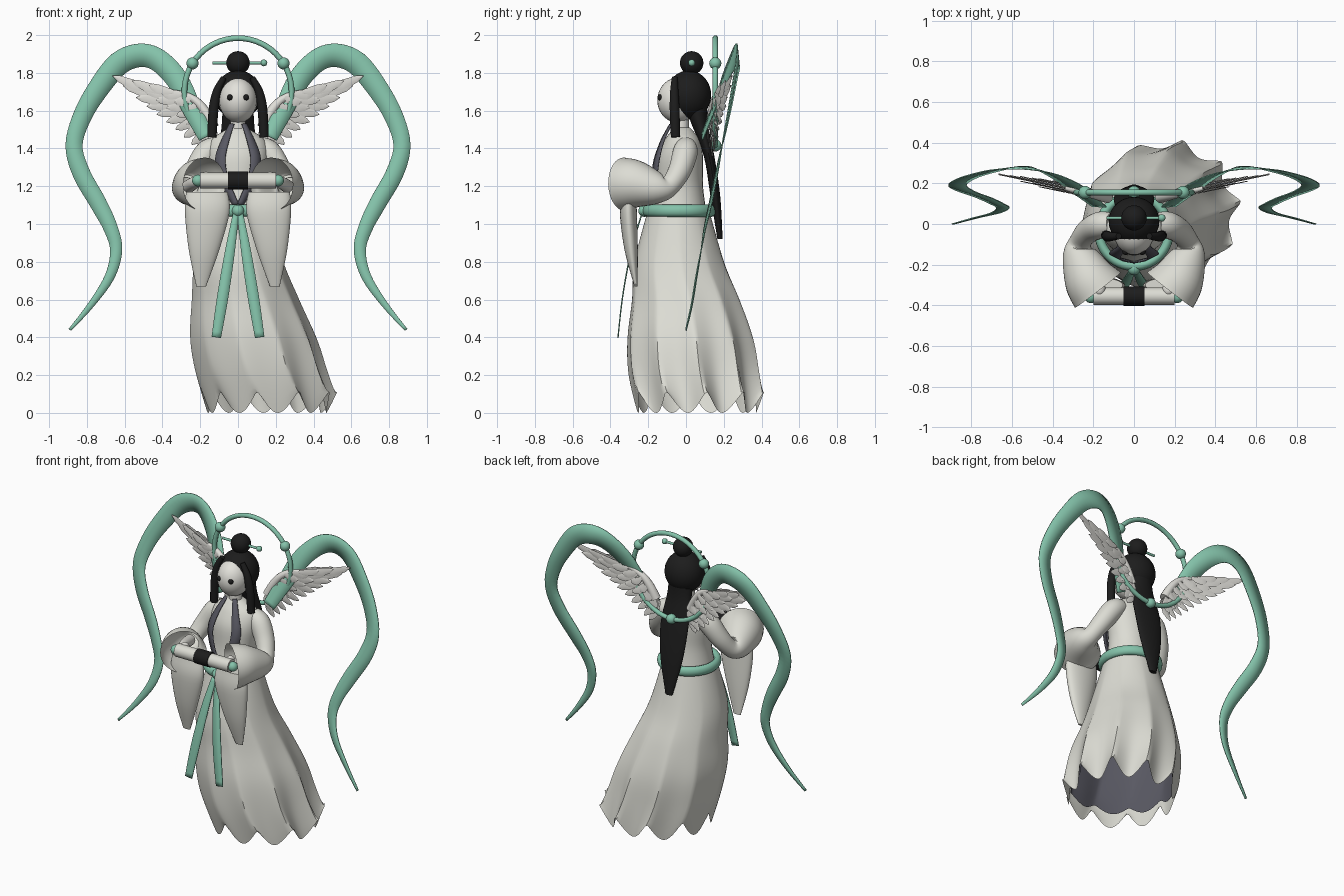
import bpy, bmesh, math
from mathutils import Vector as V

cube = bpy.data.objects.get("Cube")
if cube:
    bpy.data.objects.remove(cube, do_unlink=True)


def material(name, rgb):
    m = bpy.data.materials.new(name)
    m.use_nodes = True
    m.diffuse_color = (*rgb, 1)
    bsdf = next(n for n in m.node_tree.nodes if n.type == 'BSDF_PRINCIPLED')
    bsdf.inputs["Base Color"].default_value = (*rgb, 1)
    return m


ROBE = material("robe white", (.72, .72, .66))
SKIN = material("pale skin", (.77, .76, .71))
FEATHER = material("feather white", (.74, .73, .69))
TEAL = material("jade teal", (.23, .54, .4))
HAIR = material("hair black", (.012, .012, .012))
LINING = material("slate lining", (.1, .1, .125))


def finish(name, bm, mat, mirror=False, thick=0):
    bmesh.ops.recalc_face_normals(bm, faces=bm.faces)
    me = bpy.data.meshes.new(name)
    bm.to_mesh(me)
    bm.free()
    me.materials.append(mat)
    ob = bpy.data.objects.new(name, me)
    bpy.context.collection.objects.link(ob)
    bpy.ops.object.select_all(action='DESELECT')
    ob.select_set(True)
    bpy.context.view_layer.objects.active = ob
    bpy.ops.object.shade_smooth_by_angle(angle=math.radians(40))
    if thick:
        mod = ob.modifiers.new("thickness", 'SOLIDIFY')
        mod.thickness, mod.offset = thick, 0
    if mirror:
        ob.modifiers.new("mirror", 'MIRROR')


def smooth(keys, steps=5):
    """Catmull-Rom interpolation of tuples of any length."""
    out = []
    for i in range(len(keys) - 1):
        a, b, c, d = keys[max(i - 1, 0)], keys[i], keys[i + 1], keys[min(i + 2, len(keys) - 1)]
        for k in range(steps):
            t = k / steps
            out.append(tuple(q + .5 * t * (r - p + t * (2*p - 5*q + 4*r - s + t * (3*(q - r) + s - p)))
                             for p, q, r, s in zip(a, b, c, d)))
    return out + [tuple(keys[-1])]


def skin_rings(rings, closed=True, cap_start=False, cap_end=False):
    bm = bmesh.new()
    rows = [[bm.verts.new(p) for p in ring] for ring in rings]
    n = len(rows[0])
    for a, b in zip(rows, rows[1:]):
        for i in range(n if closed else n - 1):
            j = (i + 1) % n
            bm.faces.new((a[i], a[j], b[j], b[i]))
    if cap_start:
        bm.faces.new(rows[0])
    if cap_end:
        bm.faces.new(rows[-1])
    return bm


def angles(n):
    return [2 * math.pi * i / n for i in range(n)]


def stack(name, keys, mat, mirror=False):
    """Horizontal ellipses: x, y, z, radius x, radius y."""
    rings = [[(x + rx * math.cos(a), y + ry * math.sin(a), z) for a in angles(28)]
             for x, y, z, rx, ry in smooth(keys)]
    finish(name, skin_rings(rings, True, True, True), mat, mirror)


def tangents(pts):
    return [(pts[min(i + 1, len(pts) - 1)] - pts[max(i - 1, 0)]).normalized() for i in range(len(pts))]


def tube(name, keys, mat, open_end=False, n=24):
    """Mirrored round tube along a path: x, y, z, radius."""
    path = smooth(keys)
    pts = [V(p[:3]) for p in path]
    side, rings = V((1, 0, 0)), []
    for p, t, k in zip(pts, tangents(pts), path):
        side = (side - t * side.dot(t)).normalized()
        up = t.cross(side)
        rings.append([p + k[3] * (side * math.cos(a) + up * math.sin(a)) for a in angles(n)])
    finish(name, skin_rings(rings, True, True, not open_end), mat, True)


def ribbon(name, keys, mat, facing=(0, 1, 0)):
    """Mirrored flat band along a path: x, y, z, half width."""
    path = smooth(keys)
    pts = [V(p[:3]) for p in path]
    rows = []
    for p, t, k in zip(pts, tangents(pts), path):
        w = t.cross(V(facing)).normalized() * k[3]
        rows.append([p - w, p, p + w])
    finish(name, skin_rings(rows, False), mat, True, .006)


def ball(name, loc, size, mat, mirror=False):
    bm = bmesh.new()
    bmesh.ops.create_uvsphere(bm, u_segments=28, v_segments=18, radius=1)
    bmesh.ops.scale(bm, vec=size if isinstance(size, tuple) else (size,) * 3, verts=bm.verts)
    bmesh.ops.translate(bm, vec=loc, verts=bm.verts)
    finish(name, bm, mat, mirror)


def rod(name, half, y, z, r, mat):
    rings = [[(x, y + r * math.cos(a), z + r * math.sin(a)) for a in angles(24)] for x in (-half, half)]
    finish(name, skin_rings(rings, True, True, True), mat)


def hoop(name, center, major, minor, mat, upright=False):
    rings = []
    for a in angles(56):
        d = V((math.cos(a), 0, math.sin(a))) if upright else V((math.cos(a), math.sin(a), 0))
        axis = V((0, 1, 0)) if upright else V((0, 0, 1))
        rings.append([V(center) + d * (major + minor[0] * math.cos(b)) + axis * minor[1] * math.sin(b)
                      for b in angles(12)])
    finish(name, skin_rings(rings + rings[:1]), mat)


# Windswept skirt with sharp outward pleats, and a shorter lining inside
SKIRT = [(0, -.04, 1.08, .16, .16), (.005, -.035, .8, .235, .24), (.04, 0, .6, .285, .292),
         (.08, .022, .4, .335, .34), (.122, .04, .2, .352, .356), (.172, .068, 0, .36, .355)]


def skirt(name, mat, shrink, stop):
    rows, levels = [], smooth(SKIRT)
    for i, (x, y, z, rx, ry) in enumerate(levels[:stop]):
        t = i / (len(levels) - 1)
        row = []
        for a in angles(140):
            valley = abs(math.sin(5 * a - .6 + .5 * (1 - t)))
            wind = .65 + .35 * math.cos(a - .5)
            r = shrink * (1 - .18 * t ** 1.3 * wind * valley)
            row.append((x + rx * r * math.cos(a), y + ry * r * math.sin(a),
                        z + .12 * t ** 6 * (1 - valley)))
        rows.append(row)
    finish(name, skin_rings(rows, True, True), mat)


skirt("skirt", ROBE, 1, None)
skirt("skirt_lining", LINING, .97, -3)

# Torso, neck, belt
stack("torso", [(0, -.04, 1.05, .155, .15), (0, -.035, 1.2, .14, .125), (0, -.03, 1.35, .16, .12),
                (0, -.02, 1.44, .145, .095), (0, -.02, 1.49, .08, .06), (0, -.02, 1.51, .04, .04)], ROBE)
stack("neck", [(0, -.025, 1.46, .04, .04), (0, -.025, 1.6, .04, .04)], SKIN)
hoop("belt", (0, -.035, 1.07), .172, (.024, .032), TEAL)
ball("belt_knot", (0, -.22, 1.07), .032, TEAL)
ribbon("lapels", [(.032, -.08, 1.53, .014), (.068, -.125, 1.44, .022), (.094, -.155, 1.34, .03),
                  (.074, -.17, 1.23, .028), (.01, -.185, 1.1, .016)], LINING, (-.5, 1, 0))
ribbon("sash_tails", [(.012, -.235, 1.05, .016), (.042, -.29, .86, .026), (.08, -.335, .62, .03),
                      (.115, -.36, .4, .025)], TEAL)

# Trumpet sleeves with hanging points
tube("sleeves", [(.11, 0, 1.41, .055), (.165, -.005, 1.375, .066), (.225, -.035, 1.28, .06),
                 (.265, -.09, 1.2, .055), (.268, -.15, 1.19, .085), (.22, -.265, 1.21, .127),
                 (.178, -.325, 1.21, .142)], ROBE, True, 32)
stack("sleeve_points", [(.165, -.3, 1.17, .11, .035), (.163, -.305, 1.06, .118, .045),
                        (.18, -.29, .86, .08, .035), (.195, -.265, .67, .026, .008)], ROBE, True)
tube("forearms", [(.26, -.14, 1.2, .035), (.225, -.25, 1.22, .032), (.18, -.32, 1.23, .026)], SKIN)
ball("hands", (.17, -.325, 1.235), (.032, .038, .042), SKIN, True)

# Scroll
rod("scroll", .2, -.355, 1.23, .042, ROBE)
rod("scroll_band", .052, -.355, 1.23, .047, HAIR)
ball("scroll_knobs", (.212, -.358, 1.23), .031, TEAL, True)

# Head, hair, hairpin
ball("head", (0, -.04, 1.655), (.1, .112, .12), SKIN)
ball("eyes", (.042, -.136, 1.67), .016, HAIR, True)
ball("hair_cap", (0, .014, 1.683), (.125, .119, .13), HAIR)
ball("hair_bun", (0, .03, 1.853), .062, HAIR)
stack("long_hair", [(0, .045, 1.68, .08, .07), (0, .07, 1.54, .085, .045), (0, .122, 1.36, .1, .028),
                    (0, .155, 1.15, .08, .026), (0, .18, .92, .025, .014)], HAIR)
tube("side_locks", [(.075, -.06, 1.775, .015), (.112, -.062, 1.7, .022), (.13, -.06, 1.6, .026),
                    (.138, -.056, 1.46, .024)], HAIR)
rod("hairpin", .135, .03, 1.853, .008, TEAL)
ball("hairpin_bead", (.137, .03, 1.853), .018, TEAL)

# Halo with beads
HALO = V((0, .155, 1.7))
hoop("halo", HALO, .284, (.015, .015), TEAL, True)
for i, deg in enumerate((32, 148, 270)):
    a = math.radians(deg)
    ball(f"halo_bead_{i + 1}", HALO + .284 * V((math.cos(a), 0, math.sin(a))), .032, TEAL)

# Floating ribbons
ribbon("floating_ribbons", [(.17, .085, 1.46, .04), (.24, .14, 1.6, .05), (.32, .2, 1.76, .058),
                            (.42, .25, 1.865, .06), (.52, .275, 1.893, .062), (.63, .273, 1.85, .062),
                            (.73, .253, 1.73, .057), (.82, .225, 1.58, .05), (.868, .192, 1.42, .045),
                            (.83, .163, 1.27, .047), (.74, .13, 1.11, .045), (.675, .1, .98, .038),
                            (.645, .08, .86, .032), (.68, .055, .72, .026), (.78, .03, .57, .017),
                            (.89, 0, .44, .008)], TEAL, (0, 1, .1))

# Wings: layers of long blade feathers sweeping outward from a short arm
ARM = smooth([(.13, 1.51), (.165, 1.58), (.21, 1.64), (.27, 1.68), (.34, 1.7)])
TIPS = smooth([(.17, 1.36), (.245, 1.42), (.33, 1.5), (.43, 1.58), (.54, 1.67), (.665, 1.785)])
SHAPE = [(0, .4), (.3, .85), (.65, 1), (.88, .7), (1, .08)]


def along(path, t):
    f = t * (len(path) - 1)
    i = min(int(f), len(path) - 2)
    return V(path[i]).lerp(V(path[i + 1]), f - i)


def wing_depth(x):
    return .105 + .21 * x


wing = bmesh.new()
for reach, count, depth, width in ((1, 11, 0, .026), (.68, 9, .01, .025), (.4, 7, .018, .024)):
    for k in range(count):
        t = k / (count - 1)
        base = along(ARM, t)
        tip = base.lerp(along(TIPS, t), reach)
        normal = V((tip.y - base.y, base.x - tip.x)).normalized()
        for face in (-1, 1):
            rows = []
            for s, w in SHAPE:
                c = base.lerp(tip, s) + normal * .02 * reach * math.sin(math.pi * s)
                y = wing_depth(c.x) + face * depth + .004 * (k % 2)
                e = normal * w * width
                rows.append([wing.verts.new((c.x + q * e.x, y + face * .004 * (1 - abs(q)), c.y + q * e.y))
                             for q in (-1, 0, 1)])
            for a, b in zip(rows, rows[1:]):
                for i in (0, 1):
                    wing.faces.new((a[i], a[i + 1], b[i + 1], b[i]))
finish("wing_feathers", wing, FEATHER, True)
tube("wing_arms", [(x, wing_depth(x), z, .03 - .09 * (x - .13)) for x, z in ARM[::5]], FEATHER, n=12)
